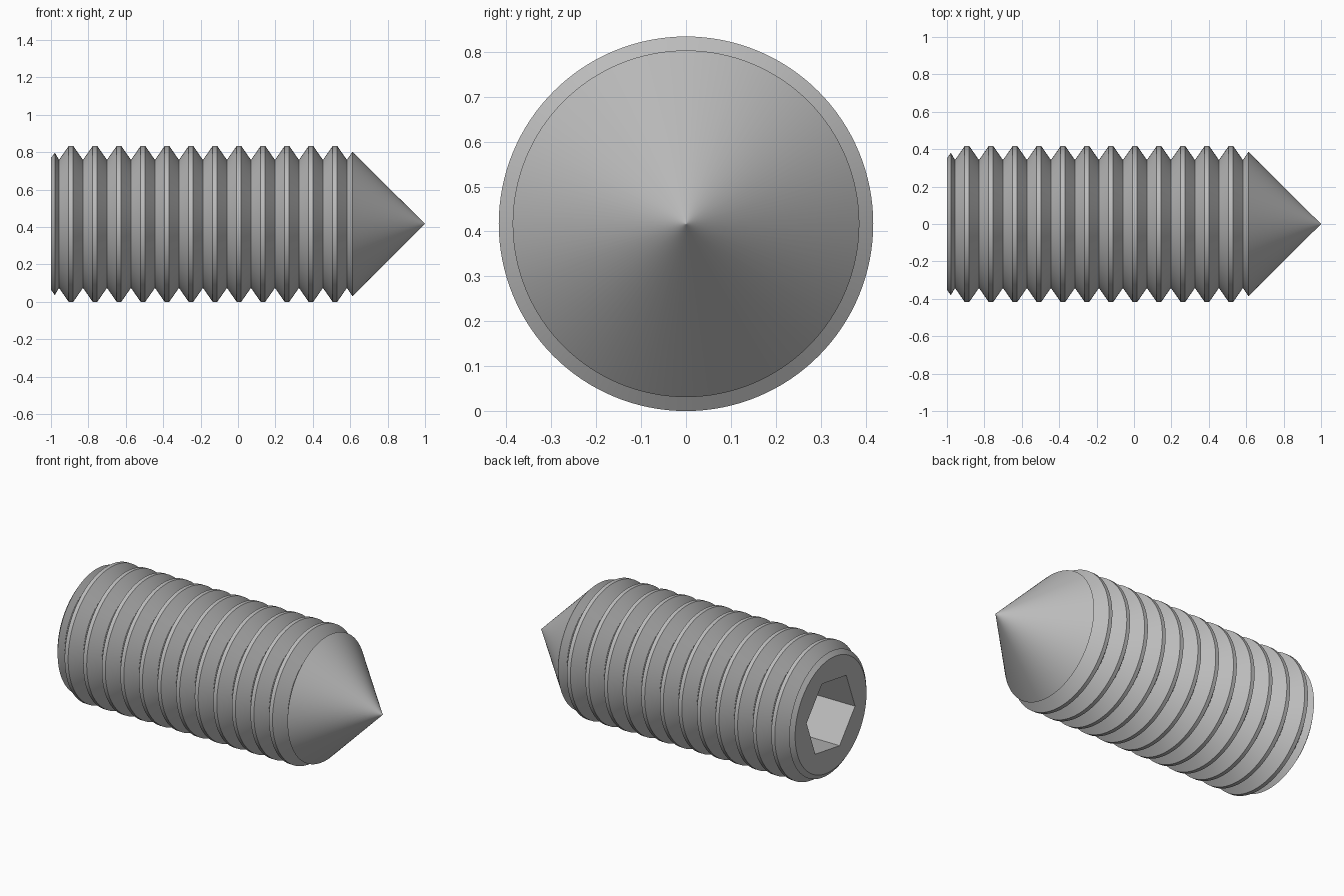
import bpy, bmesh, math
from mathutils import Matrix, Vector

if "Cube" in bpy.data.objects:
    bpy.data.objects.remove(bpy.data.objects["Cube"], do_unlink=True)

CREST, ROOT = 0.417, 0.342          # thread radii
PITCH, FIRST, COUNT = 0.1283, -0.893, 12
LAND = 0.012                        # half width of a crest
SEGMENTS = 128
HEX_R, HEX_DEPTH, HEX_TURN = 0.242, 0.4, math.radians(9)

steel = bpy.data.materials.new("steel_grey")
steel.use_nodes = True
colour = (0.5, 0.5, 0.5, 1)
steel.diffuse_color = colour
steel.node_tree.nodes["Principled BSDF"].inputs["Base Color"].default_value = colour

# Half profile (x, radius): chamfered end, ring threads, cone point
profile = [(-1, 0.352), (-0.979, 0.381)]
for i in range(COUNT):
    x = FIRST + i * PITCH
    profile += [(x - PITCH / 2, ROOT), (x - LAND, CREST), (x + LAND, CREST)]
profile += [(FIRST + (COUNT - 0.5) * PITCH, ROOT), (0.612, 0.386), (0.998, 0.002)]

bm = bmesh.new()


def ring(x, radius, count, turn=0.0):
    """Circle of vertices around the x axis."""
    return [bm.verts.new((x, radius * math.cos(turn + a), radius * math.sin(turn + a)))
            for a in (math.tau * k / count for k in range(count))]


def skin(a, b):
    """Quads between two equal rings."""
    n = len(a)
    for k in range(n):
        bm.faces.new((a[k], a[(k + 1) % n], b[(k + 1) % n], b[k]))


def loop_edges(verts):
    return [bm.edges.get((v, verts[k - 1])) for k, v in enumerate(verts)]


# Threaded body
rings = [ring(x, r, SEGMENTS) for x, r in profile]
for a, b in zip(rings, rings[1:]):
    skin(a, b)

# Cone tip
tip = bm.verts.new((1, 0, 0))
last = rings[-1]
for k in range(SEGMENTS):
    bm.faces.new((last[k - 1], last[k], tip))

# Hexagonal socket with its floor
rim = ring(-1, HEX_R, 6, HEX_TURN)
floor = ring(-1 + HEX_DEPTH, HEX_R, 6, HEX_TURN)
skin(rim, floor)
bm.faces.new(floor)

# Flat end face around the socket
bmesh.ops.triangle_fill(bm, edges=loop_edges(rings[0]) + loop_edges(rim),
                        use_beauty=True, normal=Vector((-1, 0, 0)))

bmesh.ops.recalc_face_normals(bm, faces=bm.faces)
bmesh.ops.transform(bm, matrix=Matrix.Translation((0, 0, CREST)), verts=bm.verts)

mesh = bpy.data.meshes.new("set_screw")
bm.to_mesh(mesh)
bm.free()
mesh.materials.append(steel)
screw = bpy.data.objects.new("set_screw", mesh)
bpy.context.collection.objects.link(screw)

# Smooth round surfaces, crisp thread edges
bpy.ops.object.select_all(action="DESELECT")
screw.select_set(True)
bpy.context.view_layer.objects.active = screw
bpy.ops.object.shade_smooth_by_angle(angle=math.radians(30))
